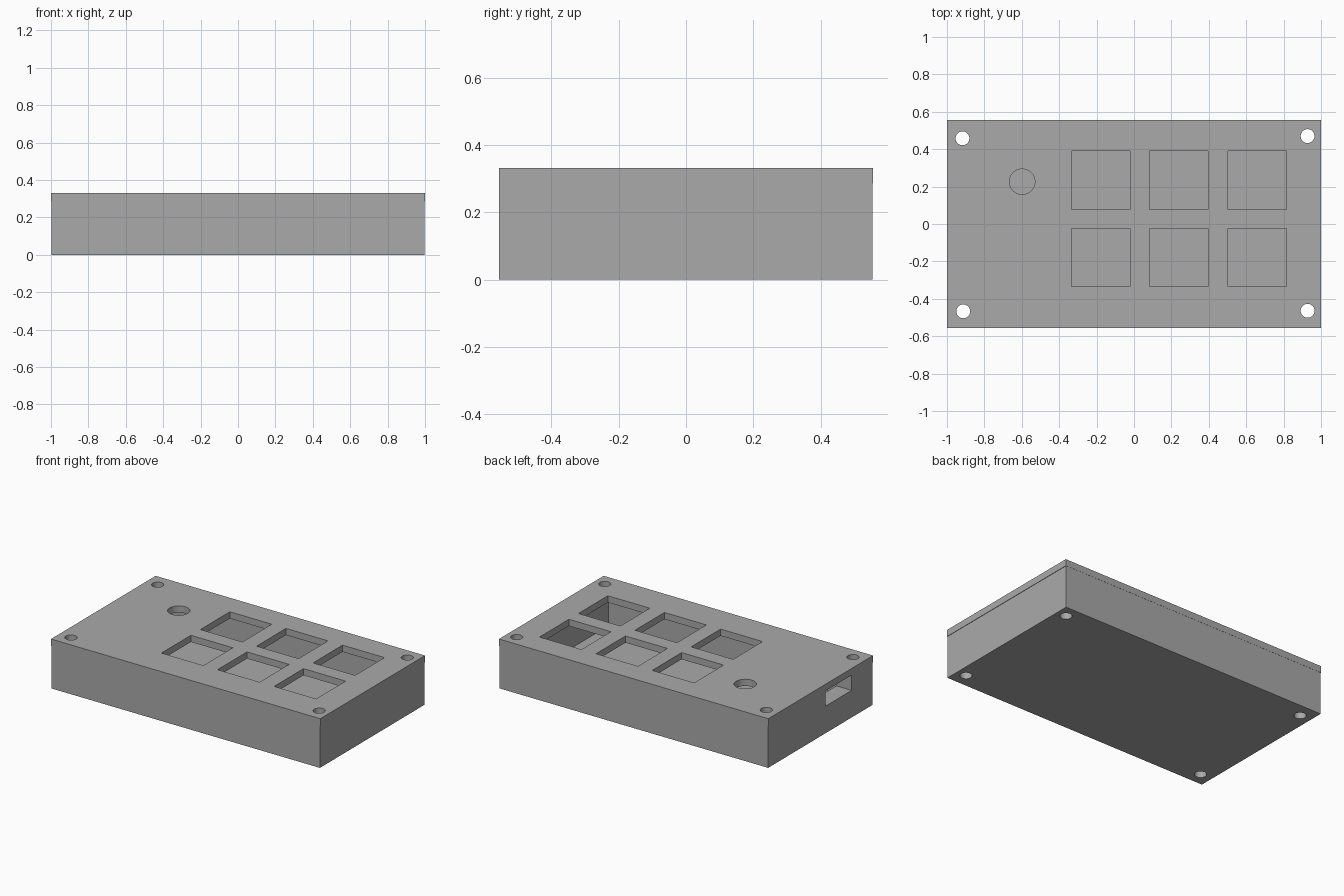
import bpy

cube = bpy.data.objects.get("Cube")
if cube:
    bpy.data.objects.remove(cube, do_unlink=True)

HEIGHT, SEAM, FLOOR, WALL = 0.331, 0.286, 0.07, 0.115
HALF_X, HALF_Y = 1.0, 0.555

grey = bpy.data.materials.new("plain grey")
grey.use_nodes = True
colour = (0.4, 0.4, 0.4, 1)
grey.diffuse_color = colour
grey.node_tree.nodes["Principled BSDF"].inputs["Base Color"].default_value = colour


def box(name, x0, x1, y0, y1, z0, z1):
    bpy.ops.mesh.primitive_cube_add(
        size=1, location=((x0 + x1) / 2, (y0 + y1) / 2, (z0 + z1) / 2))
    ob = bpy.context.object
    ob.name = name
    ob.scale = (x1 - x0, y1 - y0, z1 - z0)
    bpy.ops.object.transform_apply(location=True, rotation=False, scale=True)
    ob.data.materials.append(grey)
    return ob


def drill(x, y, radius):
    bpy.ops.mesh.primitive_cylinder_add(
        vertices=48, radius=radius, depth=1, location=(x, y, HEIGHT / 2))
    ob = bpy.context.object
    ob.name = "hole_cutter"
    ob.data.materials.append(grey)
    return ob


def cut(target, cutter):
    cutter.hide_render = True
    mod = target.modifiers.new("cut", 'BOOLEAN')
    mod.operation = 'DIFFERENCE'
    mod.solver = 'EXACT'
    mod.object = cutter
    bpy.context.view_layer.objects.active = target
    bpy.ops.object.modifier_apply(modifier=mod.name)
    bpy.data.objects.remove(cutter, do_unlink=True)


# Open tray with a thick rim, and the lid plate lying on it
tray = box("case_tray", -0.998, 0.997, -HALF_Y, HALF_Y - 0.001, 0, SEAM)
lid = box("lid_plate", -HALF_X, HALF_X, -HALF_Y, HALF_Y, SEAM, HEIGHT)
cut(tray, box("cavity_cutter", WALL - HALF_X, HALF_X - WALL,
              WALL - HALF_Y, HALF_Y - WALL, FLOOR, 1))

# Cable slot in the rim of one end
cut(tray, box("slot_cutter", -1.2, WALL - HALF_X + 0.02, -0.331, -0.053, 0.182, 1))

# Screw holes through both parts at the corners
for x, y in ((-0.917, 0.458), (0.928, 0.47), (-0.913, -0.467), (0.928, -0.464)):
    for part in (tray, lid):
        cut(part, drill(x, y, 0.037))

# Two rows of three square key openings
for x in (-0.178, 0.239, 0.659):
    for y in (-0.179, 0.234):
        cut(lid, box("key_cutter", x - 0.156, x + 0.156, y - 0.156, y + 0.156, 0, 1))

# Round opening for the dial
cut(lid, drill(-0.598, 0.226, 0.068))

# Smooth the bores, keep the edges sharp
for part in (tray, lid):
    bpy.ops.object.select_all(action='DESELECT')
    part.select_set(True)
    bpy.context.view_layer.objects.active = part
    bpy.ops.object.shade_smooth_by_angle()
